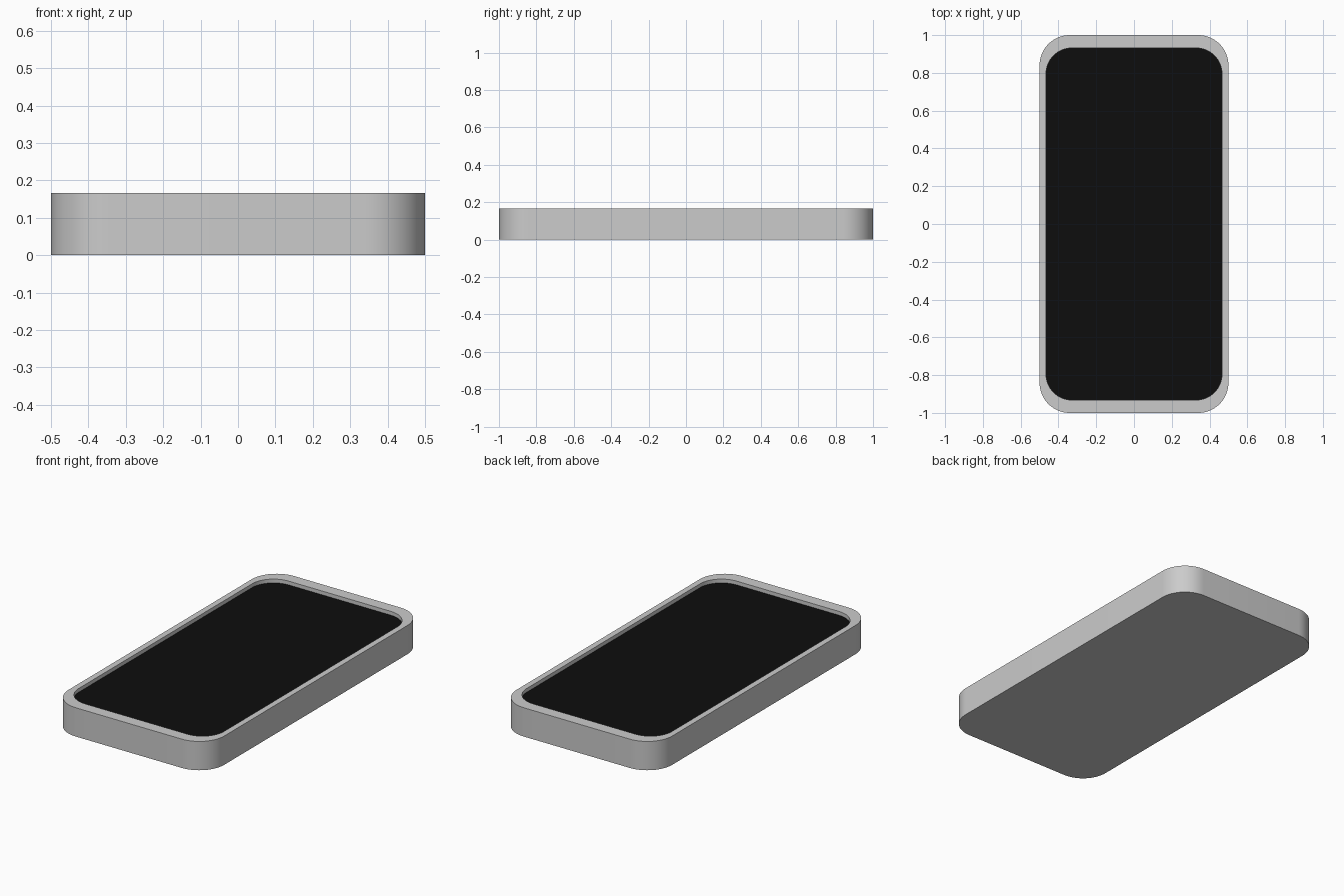
import bpy, bmesh, math

if "Cube" in bpy.data.objects:
    bpy.data.objects.remove(bpy.data.objects["Cube"])

HEIGHT, FLOOR = 0.167, 0.145
OUTER = (0.5, 1.0, 0.16)       # half width, half length, corner radius
INNER = (0.466, 0.932, 0.138)


def rounded_rect(half_x, half_y, r, z, steps=16):
    """Counter-clockwise rounded rectangle at height z."""
    pts = []
    for q, (sx, sy) in enumerate(((1, 1), (-1, 1), (-1, -1), (1, -1))):
        for i in range(steps + 1):
            a = math.pi / 2 * (q + i / steps)
            pts.append((sx * (half_x - r) + r * math.cos(a),
                        sy * (half_y - r) + r * math.sin(a), z))
    return pts


def loft(name, outlines, cap_end=True):
    """Bridge matching outlines in order, closing both ends."""
    bm = bmesh.new()
    rings = [[bm.verts.new(p) for p in o] for o in outlines]
    n = len(rings[0])
    for a, b in zip(rings, rings[1:]):
        for i in range(n):
            j = (i + 1) % n
            bm.faces.new((a[i], a[j], b[j], b[i]))
    bm.faces.new(rings[0][::-1])
    if cap_end:
        bm.faces.new(rings[-1])
    bm.normal_update()
    mesh = bpy.data.meshes.new(name)
    bm.to_mesh(mesh)
    bm.free()
    obj = bpy.data.objects.new(name, mesh)
    bpy.context.collection.objects.link(obj)
    bpy.ops.object.select_all(action='DESELECT')
    obj.select_set(True)
    bpy.context.view_layer.objects.active = obj
    bpy.ops.object.shade_smooth_by_angle(angle=math.radians(30))
    return obj


# Casing: outer wall, flat rim, shallow recess wall (open where the screen sits)
loft("casing", [rounded_rect(*OUTER, 0), rounded_rect(*OUTER, HEIGHT),
                rounded_rect(*INNER, HEIGHT), rounded_rect(*INNER, FLOOR)],
     cap_end=False)

# Screen: thin black panel filling the recess
screen = loft("screen", [rounded_rect(*INNER, FLOOR - 0.01),
                         rounded_rect(*INNER, FLOOR)])
black = bpy.data.materials.new("black_glass")
black.diffuse_color = (0.004, 0.004, 0.004, 1)
black.use_nodes = True
black.node_tree.nodes["Principled BSDF"].inputs["Base Color"].default_value = black.diffuse_color
screen.data.materials.append(black)
